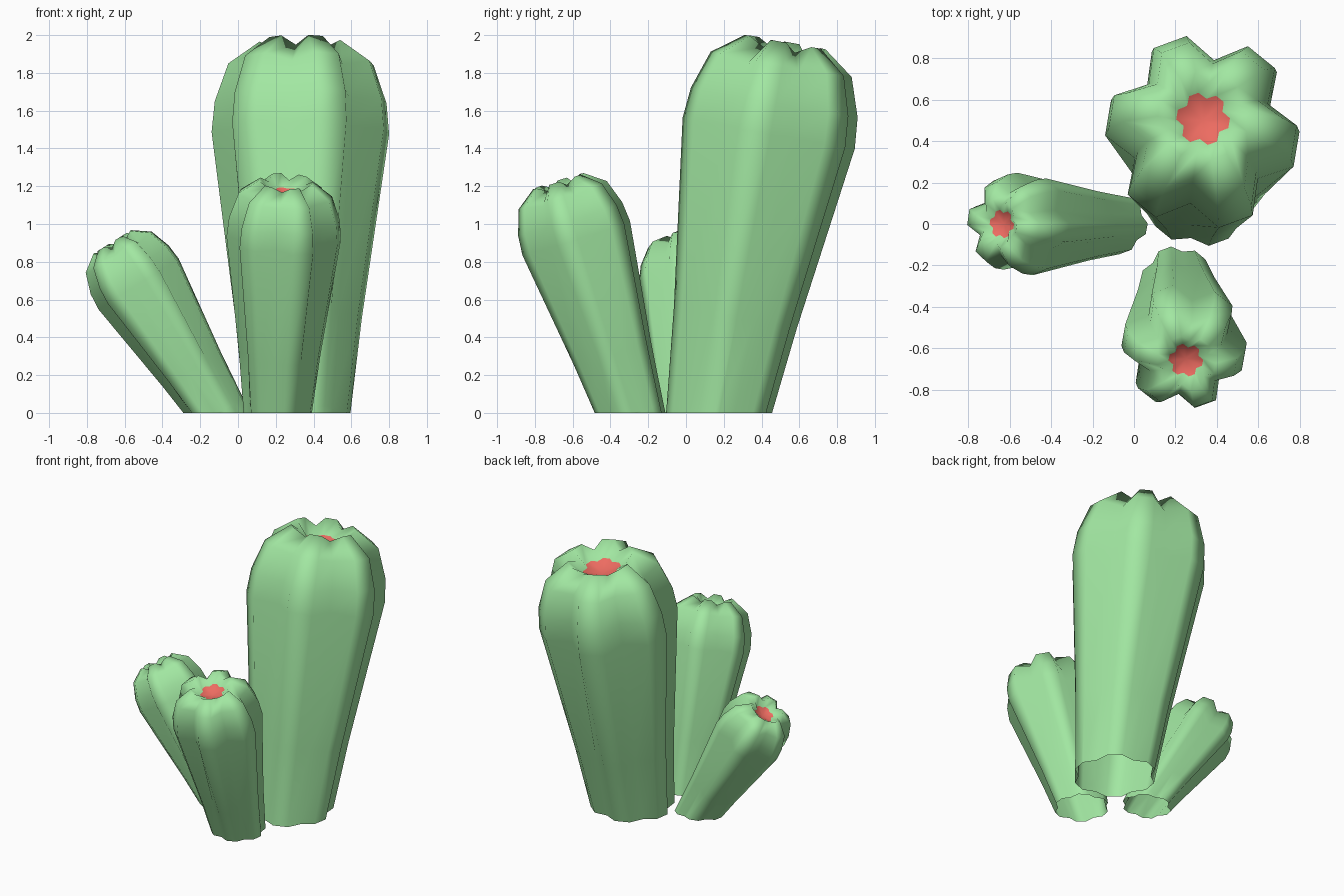
import bpy, bmesh
from math import sin, cos, radians
from mathutils import Vector

if "Cube" in bpy.data.objects:
    bpy.data.objects.remove(bpy.data.objects["Cube"])

RIBS = 6
PHASE = radians(-9.5)
TIP = radians(10.7)      # half-angle of a flat rib tip

# (distance along axis, rib radius, valley/rib ratio, valley drop)
PROFILE = [(-0.35, 0.245, 0.87, 0), (0, 0.28, 0.86, 0), (0.51, 0.335, 0.82, 0),
           (1.505, 0.47, 0.74, 0), (1.67, 0.455, 0.74, 0.01),
           (1.875, 0.385, 0.74, 0.03), (1.995, 0.22, 0.78, 0.045),
           (1.90, 0.13, 0.77, 0)]


def material(name, rgb):
    m = bpy.data.materials.new(name)
    m.diffuse_color = (*rgb, 1)
    return m


green = material("green", (0.13, 0.60, 0.15))
red = material("red", (0.75, 0.04, 0.03))
green.diffuse_color = (0.36, 0.80, 0.36, 1)
red.diffuse_color = (0.85, 0.15, 0.12, 1)


def star_ring(bm, t, r, ratio, drop):
    ring = []
    for i in range(RIBS):
        a = PHASE + radians(360 / RIBS) * i
        v = a + radians(180 / RIBS)
        for ang, rad, z in ((a - TIP, r, t), (a + TIP, r, t), (v, r * ratio, t - drop)):
            ring.append(bm.verts.new((rad * cos(ang), rad * sin(ang), z)))
    return ring


def cactus(name, base, axis, scale):
    bm = bmesh.new()
    rings = [star_ring(bm, *p) for p in PROFILE]
    n = len(rings[0])
    # ribbed skin and crater wall
    for lo, hi in zip(rings, rings[1:]):
        for i in range(n):
            j = (i + 1) % n
            bm.faces.new((lo[i], lo[j], hi[j], hi[i]))
    # red crater floor
    centre = bm.verts.new((0, 0, 1.86))
    for i in range(n):
        f = bm.faces.new((rings[-1][i], rings[-1][(i + 1) % n], centre))
        f.material_index = 1
    # lean, place and trim flat at the ground (open underneath)
    q = Vector((0, 0, 1)).rotation_difference(Vector(axis))
    for v in bm.verts:
        v.co = q @ (v.co * scale) + Vector(base)
    bmesh.ops.bisect_plane(bm, geom=bm.verts[:] + bm.edges[:] + bm.faces[:],
                           plane_co=(0, 0, 0), plane_no=(0, 0, 1), clear_inner=True)
    for f in bm.faces:
        f.smooth = True
    me = bpy.data.meshes.new(name)
    bm.to_mesh(me)
    bm.free()
    me.materials.append(green)
    me.materials.append(red)
    ob = bpy.data.objects.new(name, me)
    bpy.context.collection.objects.link(ob)


cactus("tall_cactus", (0.315, 0.17, 0), (0.01, 0.178, 0.984), 1.0)
cactus("front_cactus", (0.21, -0.29, 0), (0.033, -0.30, 0.953), 0.645)
cactus("left_cactus", (-0.10, 0, 0), (-0.53, 0, 0.848), 0.535)

for m in bpy.data.materials:
    if m.users and not m.is_grease_pencil:
        m.use_nodes = True
        m.node_tree.nodes["Principled BSDF"].inputs["Base Color"].default_value = m.diffuse_color
